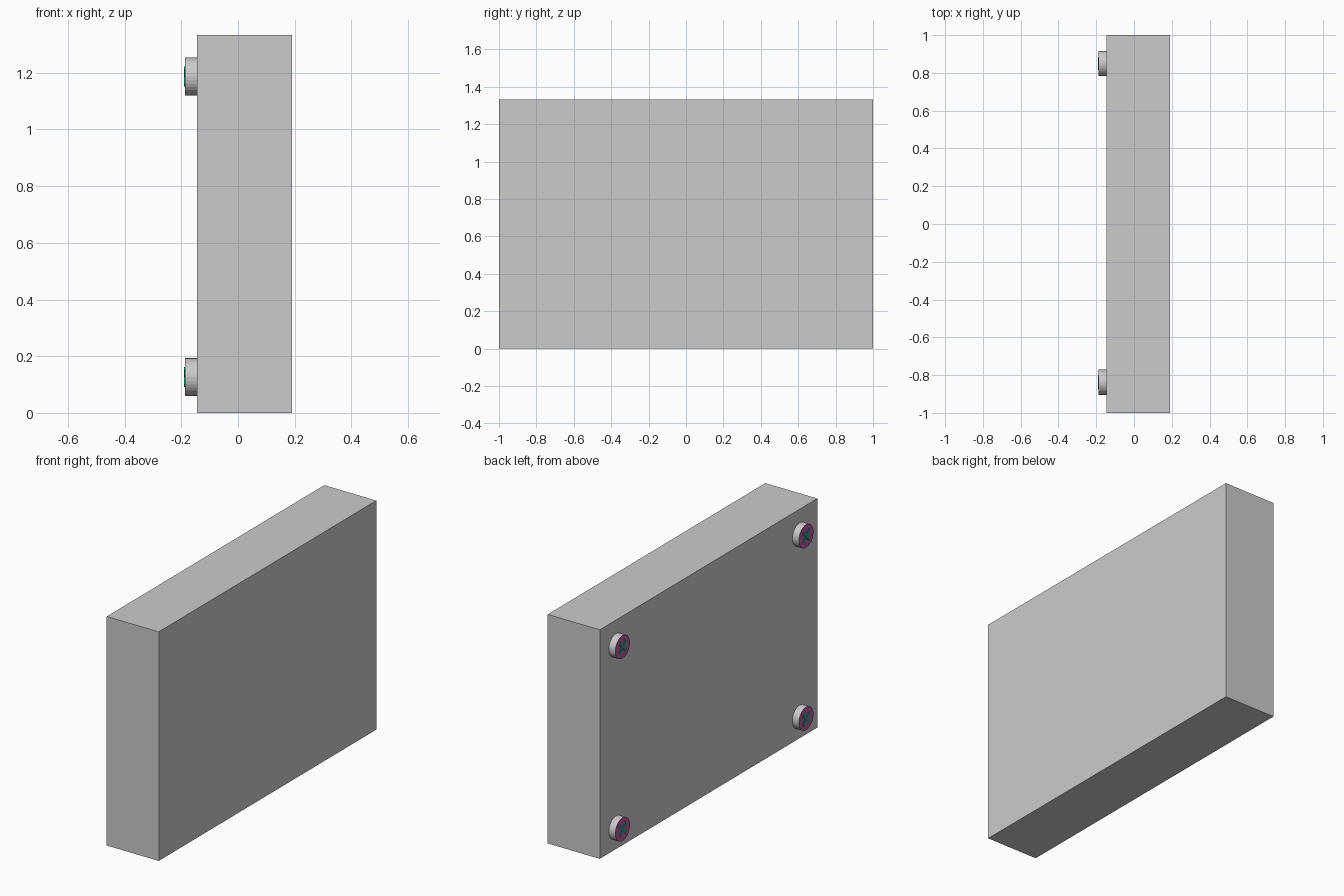
import bpy, math

if "Cube" in bpy.data.objects:
    bpy.data.objects.remove(bpy.data.objects["Cube"])

BACK = -0.145          # x of the panel face carrying the screws
HEAD = -0.187          # x of the screw faces
TIP = -0.19            # x of the raised cross


def material(name, color):
    m = bpy.data.materials.new(name)
    m.diffuse_color = color
    m.use_nodes = True
    m.node_tree.nodes["Principled BSDF"].inputs["Base Color"].default_value = m.diffuse_color
    return m


def box(name, center, size, rot_x=0.0, mat=None):
    bpy.ops.mesh.primitive_cube_add(size=1, location=center)
    ob = bpy.context.object
    ob.name = name
    ob.scale = size
    ob.rotation_euler = (rot_x, 0, 0)
    if mat:
        ob.data.materials.append(mat)
    return ob


def disc(name, x0, x1, y, z, radius, mat=None):
    bpy.ops.mesh.primitive_cylinder_add(
        vertices=32, radius=radius, depth=x1 - x0,
        location=((x0 + x1) / 2, y, z), rotation=(0, math.pi / 2, 0))
    ob = bpy.context.object
    ob.name = name
    if mat:
        ob.data.materials.append(mat)
    return ob


magenta = material("screw_face_magenta", (0.5, 0.1, 0.35, 1))
green = material("cross_green", (0.0, 0.42, 0.17, 1))

# main slab
box("panel", ((BACK + 0.19) / 2, 0, 0.6665), (0.19 - BACK, 2, 1.333))

# four screws near the corners of the back face
for y in (-0.838, 0.85):
    for z in (0.126, 1.187):
        disc("screw_head", HEAD + 0.001, BACK, y, z, 0.067)
        disc("screw_face", HEAD, HEAD + 0.001, y, z, 0.067, magenta)
        # raised diagonal cross
        for a in (45, -45):
            box("screw_cross_bar", ((TIP + HEAD) / 2, y, z),
                (HEAD - TIP, 0.086, 0.014), math.radians(a), green)
